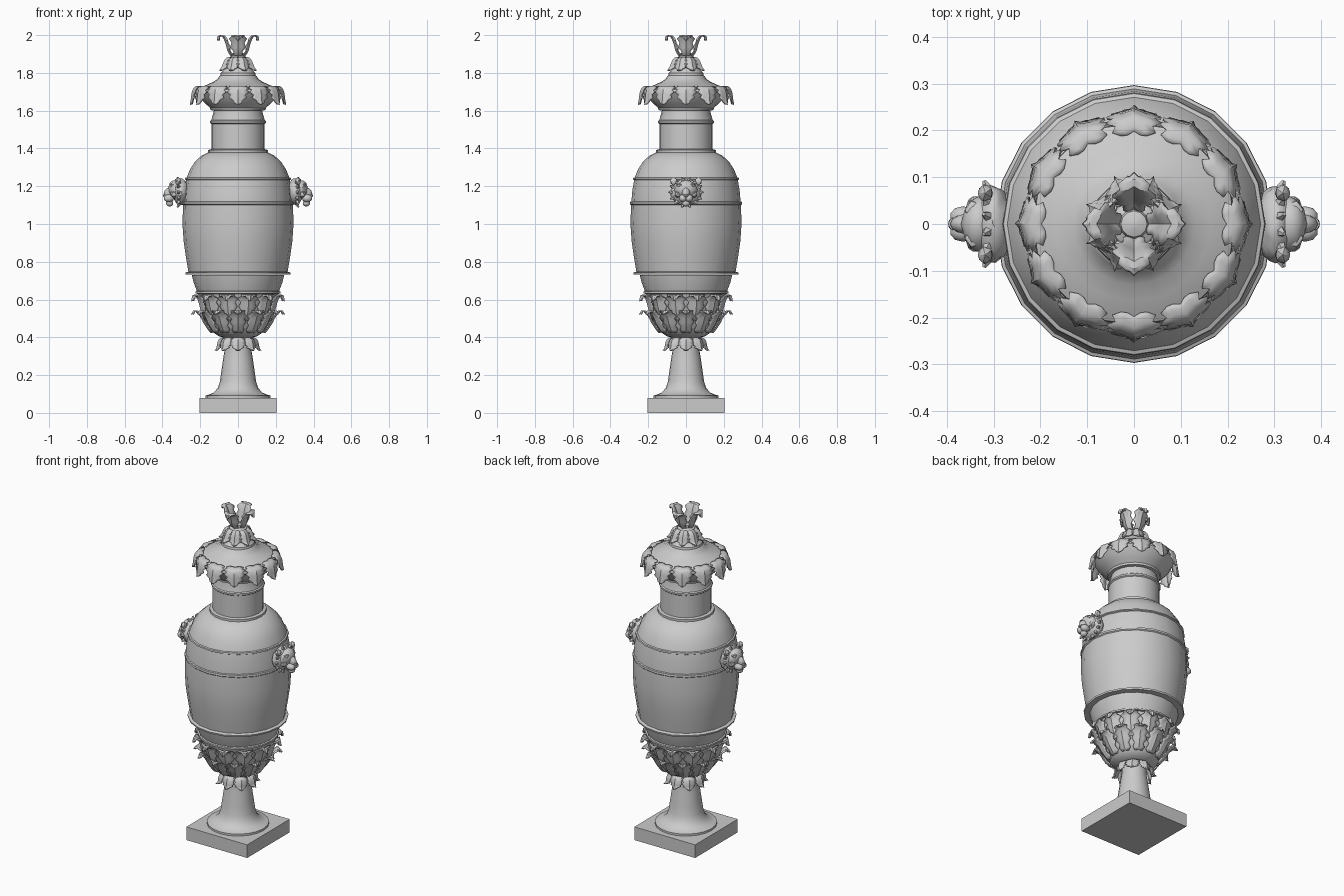
import bpy, bmesh, math, random
from mathutils import Vector, Matrix
random.seed(4)


def finish(name, bm, angle=35):
    bmesh.ops.recalc_face_normals(bm, faces=bm.faces[:])
    me = bpy.data.meshes.new(name)
    bm.to_mesh(me)
    bm.free()
    me.shade_smooth()
    me.set_sharp_from_angle(angle=math.radians(angle))
    ob = bpy.data.objects.new(name, me)
    bpy.context.collection.objects.link(ob)
    return ob


def lathe(name, profile, n=20):
    """Turned part from (radius, height) pairs, closed at both ends."""
    bm = bmesh.new()
    rings = [[bm.verts.new((r * math.cos(i * math.tau / n), r * math.sin(i * math.tau / n), z))
              for i in range(n)] for r, z in profile]
    for a, b in zip(rings, rings[1:]):
        for i in range(n):
            j = (i + 1) % n
            bm.faces.new((a[i], a[j], b[j], b[i]))
    bm.faces.new(rings[0][::-1])
    bm.faces.new(rings[-1])
    return finish(name, bm)


def sample(pts, t):
    """Catmull-Rom point on a short list of tuples."""
    f = t * (len(pts) - 1)
    i = min(int(f), len(pts) - 2)
    u = f - i
    p = [Vector(pts[max(0, min(len(pts) - 1, i + k))]) for k in (-1, 0, 1, 2)]
    return 0.5 * (2 * p[1] + (p[2] - p[0]) * u + (2 * p[0] - 5 * p[1] + 4 * p[2] - p[3]) * u * u
                  + (3 * p[1] - p[0] - 3 * p[2] + p[3]) * u ** 3)


def leaves(name, path, count, phase=0.0, rows=10, wrap=1.0, fold=0.008):
    """Ring of serrated leaves; path holds (radius, height, half width)."""
    bm = bmesh.new()
    for k in range(count):
        rot = Matrix.Rotation((k + phase) * math.tau / count, 3, 'Z')
        grid = []
        for i in range(rows + 1):
            r, z, w = sample(path, i / rows)
            w = max(w, 0.003) * (1.12 if i % 2 else 0.8)
            row = []
            for s in (-1, -0.5, 0, 0.5, 1):
                y = s * w
                rr = r - wrap * y * y / (2 * max(r, 0.04)) + (fold if s == 0 else 0)
                row.append(bm.verts.new(rot @ Vector((rr, y, z))))
            grid.append(row)
        for a, b in zip(grid, grid[1:]):
            for j in range(4):
                bm.faces.new((a[j], a[j + 1], b[j + 1], b[j]))
    ob = finish(name, bm)
    mod = ob.modifiers.new("thickness", 'SOLIDIFY')
    mod.thickness = 0.007
    mod.offset = 0
    return ob


# square plinth
bm = bmesh.new()
bmesh.ops.create_cube(bm, size=1, matrix=Matrix.Translation((0, 0, 0.04)) @ Matrix.Diagonal((0.41, 0.41, 0.08, 1)))
finish("plinth", bm)

# turned parts
lathe("foot", [(0.172, 0.08), (0.172, 0.092), (0.155, 0.096), (0.13, 0.107), (0.108, 0.13), (0.096, 0.165),
               (0.088, 0.22), (0.078, 0.29), (0.07, 0.34), (0.07, 0.37), (0.062, 0.395), (0.07, 0.41)])
lathe("bowl", [(0.06, 0.395), (0.10, 0.405), (0.13, 0.425), (0.158, 0.47), (0.18, 0.53), (0.2, 0.59),
               (0.213, 0.63), (0.226, 0.632), (0.226, 0.642), (0.218, 0.645), (0.235, 0.69), (0.245, 0.73)])
lathe("body", [(0.23, 0.732), (0.277, 0.732), (0.279, 0.742), (0.263, 0.748), (0.275, 0.82), (0.288, 0.91),
               (0.294, 1.0), (0.291, 1.1), (0.297, 1.105), (0.296, 1.117), (0.289, 1.12), (0.284, 1.18),
               (0.274, 1.232), (0.281, 1.236), (0.279, 1.244), (0.271, 1.247), (0.254, 1.29), (0.228, 1.33),
               (0.193, 1.362), (0.15, 1.383)])
lathe("neck", [(0.14, 1.376), (0.158, 1.378), (0.158, 1.392), (0.141, 1.396), (0.141, 1.53), (0.148, 1.535),
               (0.148, 1.545), (0.141, 1.55), (0.128, 1.60), (0.128, 1.61)])
lathe("lid", [(0.12, 1.60), (0.146, 1.603), (0.148, 1.615), (0.17, 1.635), (0.2, 1.665), (0.218, 1.695),
              (0.216, 1.712), (0.195, 1.725), (0.165, 1.737), (0.13, 1.753), (0.106, 1.77), (0.1, 1.782),
              (0.094, 1.787), (0.092, 1.80), (0.075, 1.815), (0.05, 1.86), (0.04, 1.88)])
lathe("finial_core", [(0.045, 1.86), (0.05, 1.88), (0.032, 1.89), (0.028, 1.905), (0.01, 1.912)], 12)

# leaf ornament
leaves("stem_leaf_collar", [(0.066, 0.398, 0.02), (0.09, 0.388, 0.034), (0.1, 0.362, 0.038),
                            (0.103, 0.342, 0.026), (0.115, 0.33, 0.003)], 8)
leaves("bowl_lower_leaves", [(0.135, 0.425, 0.025), (0.168, 0.47, 0.036), (0.192, 0.515, 0.042),
                             (0.222, 0.54, 0.03), (0.237, 0.522, 0.003)], 12)
leaves("bowl_upper_leaves", [(0.172, 0.49, 0.025), (0.195, 0.55, 0.04), (0.212, 0.605, 0.05),
                             (0.237, 0.622, 0.034), (0.245, 0.592, 0.003)], 12, 0.5)
leaves("lid_leaves", [(0.19, 1.728, 0.035), (0.218, 1.724, 0.052), (0.233, 1.698, 0.052),
                      (0.238, 1.662, 0.04), (0.244, 1.632, 0.006)], 12)
leaves("lid_leaf_collar", [(0.048, 1.882, 0.016), (0.066, 1.868, 0.028), (0.077, 1.845, 0.034),
                           (0.086, 1.825, 0.026), (0.1, 1.812, 0.004)], 8, 0.5)
leaves("finial_leaves", [(0.026, 1.888, 0.014), (0.044, 1.915, 0.03), (0.056, 1.96, 0.042),
                         (0.074, 1.995, 0.038), (0.098, 1.992, 0.022), (0.099, 1.972, 0.004)], 4, wrap=0.3)


# lion mask handles, one on each side
def blob(bm, c, s, sub=2, jitter=0.0, tilt=0.0):
    m = Matrix.Translation(c) @ Matrix.Rotation(tilt, 4, 'Y') @ Matrix.Diagonal((*s, 1))
    for v in bmesh.ops.create_icosphere(bm, subdivisions=sub, radius=1)['verts']:
        v.co = m @ (v.co * (1 + random.uniform(-jitter, jitter)))


def lion(name, side):
    bm = bmesh.new()
    blob(bm, (0.302, 0, 1.17), (0.042, 0.083, 0.07), 3, 0.05)
    blob(bm, (0.328, 0, 1.178), (0.04, 0.062, 0.056), 2, 0.03, 0.3)
    blob(bm, (0.358, 0, 1.165), (0.037, 0.022, 0.03), 2, 0, 0.5)
    blob(bm, (0.362, 0, 1.11), (0.02, 0.022, 0.018))
    blob(bm, (0.387, 0, 1.15), (0.012, 0.015, 0.01), 1)
    for y in (-1, 1):
        blob(bm, (0.366, y * 0.016, 1.136), (0.028, 0.022, 0.021))
        blob(bm, (0.342, y * 0.03, 1.203), (0.022, 0.022, 0.016), 1)
        blob(bm, (0.338, y * 0.042, 1.158), (0.022, 0.02, 0.022), 1)
        blob(bm, (0.318, y * 0.066, 1.226), (0.018, 0.02, 0.022), 1)
    # mane tufts
    for i in range(14):
        a = i * math.tau / 14
        d = Vector((0, math.cos(a), math.sin(a) * 0.86))
        axis = Vector((0.4, d.y, d.z)).to_track_quat('Z', 'Y').to_matrix().to_4x4()
        bmesh.ops.create_cone(bm, segments=5, radius1=0.022, radius2=0.004, depth=0.045, cap_ends=True,
                              matrix=Matrix.Translation(Vector((0.312, 0, 1.168)) + d * 0.072) @ axis)
    bmesh.ops.scale(bm, vec=(side, 1, 1), verts=bm.verts[:])
    finish(name, bm, 40)


lion("lion_mask_right", 1)
lion("lion_mask_left", -1)
